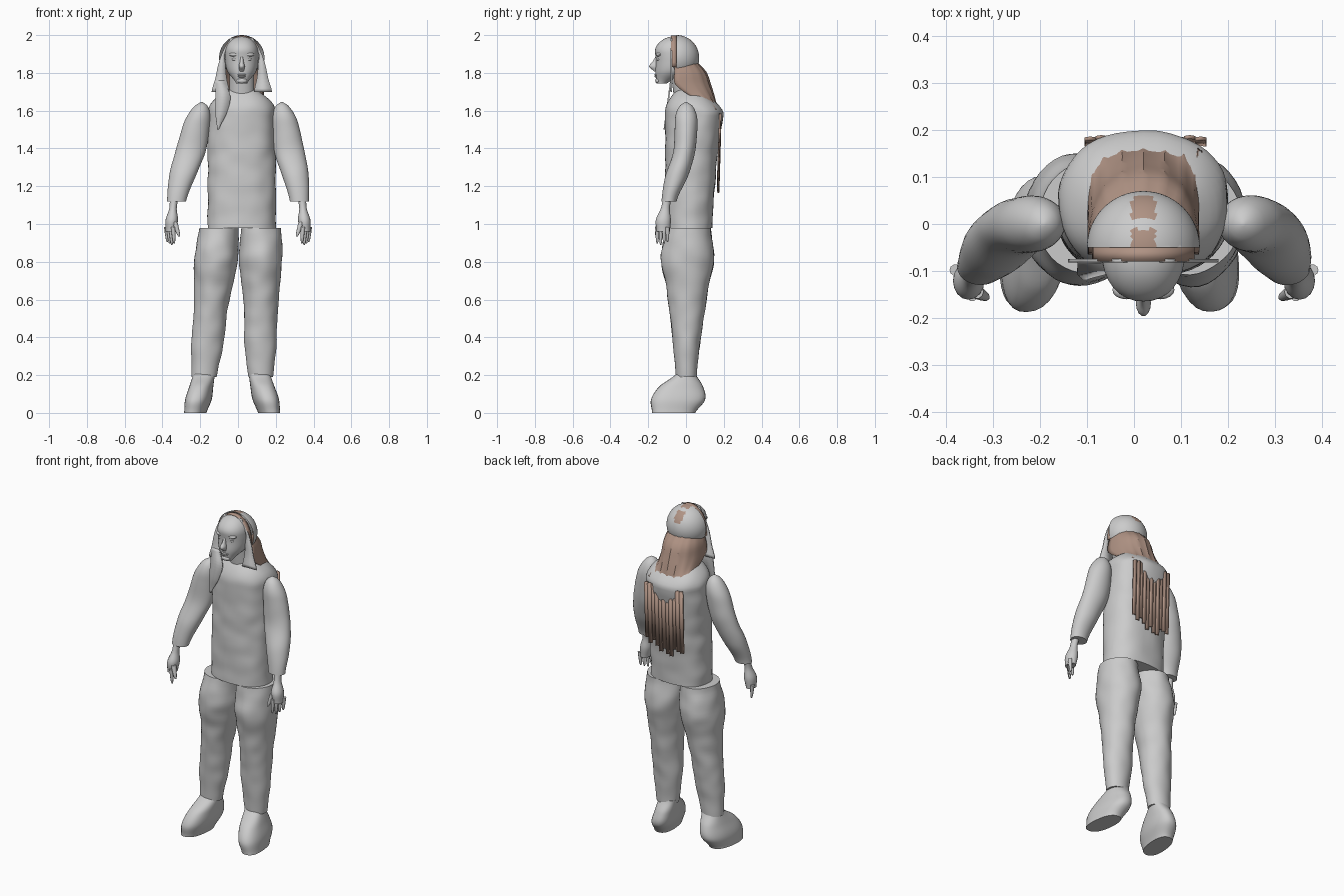
import bpy, bmesh, math
from mathutils import Vector, noise

cube = bpy.data.objects.get("Cube")
if cube:
    bpy.data.objects.remove(cube)


def material(name, red, green, blue):
    mat = bpy.data.materials.new(name)
    mat.use_nodes = True
    colour = (red, green, blue, 1)
    mat.diffuse_color = colour
    mat.node_tree.nodes["Principled BSDF"].inputs["Base Color"].default_value = colour
    return mat


GREY = material("plain grey", 0.6, 0.6, 0.6)
BROWN = material("hair brown", 0.43, 0.29, 0.23)
MIDDLE = 0.02  # centre line of the head and torso


def mix(t, start, end):
    return start + (end - start) * t


def dome(t, start):
    """Stays at one, then rounds off to nearly nothing between start and the top."""
    return math.sqrt(max(0.01, 1 - max(0, (t - start) / (1 - start)) ** 2))


def spline(t, *values):
    """Smooth curve through evenly spaced values, t from 0 to 1."""
    last = len(values) - 1
    i = min(int(t * last), last - 1)
    f = t * last - i
    before, start, end = values[max(i - 1, 0)], values[i], values[i + 1]
    after = values[min(i + 2, last)]
    square, cube = f * f, f * f * f
    tangent_in, tangent_out = (end - before) / 2, (after - start) / 2
    return (start + f * tangent_in
            + square * (3 * (end - start) - 2 * tangent_in - tangent_out)
            + cube * (2 * (start - end) + tangent_in + tangent_out))


def finish(name, bm, *materials):
    bmesh.ops.recalc_face_normals(bm, faces=bm.faces)
    mesh = bpy.data.meshes.new(name)
    bm.to_mesh(mesh)
    bm.free()
    ob = bpy.data.objects.new(name, mesh)
    bpy.context.collection.objects.link(ob)
    for mat in materials:
        mesh.materials.append(mat)
    bpy.ops.object.select_all(action='DESELECT')
    ob.select_set(True)
    bpy.context.view_layer.objects.active = ob
    bpy.ops.object.shade_smooth_by_angle(angle=math.radians(40))
    return ob


def loft(name, ring, sides=32, steps=24, squareness=1.0, rough=0.0, yaw=0.0):
    """Closed body; ring(t) gives height, centre x, half width, front y, back y."""
    bm = bmesh.new()
    rows = []
    for step in range(steps + 1):
        z, centre, width, front, back = ring(step / steps)
        row = []
        for i in range(sides):
            angle = math.tau * i / sides
            c, s = math.cos(angle), math.sin(angle)
            x = width * math.copysign(abs(c) ** squareness, c)
            y = (back - front) / 2 * math.copysign(abs(s) ** squareness, s)
            fold = 1 + rough * noise.noise(Vector((centre + x, y, z)) * 12)
            depth = (front + back) / 2 + y * fold
            row.append(bm.verts.new((centre + x * fold - depth * math.sin(yaw), depth, z)))
        rows.append(row)
    for low, high in zip(rows, rows[1:]):
        for i in range(sides):
            j = (i + 1) % sides
            bm.faces.new((low[i], low[j], high[j], high[i]))
    bm.faces.new(rows[0])
    bm.faces.new(rows[-1])
    return finish(name, bm, GREY)


def taper(name, tip, base, tip_radius, base_radius):
    """Small upright digit, rounded towards the tip."""
    def ring(t):
        x, y, z = Vector(tip).lerp(Vector(base), t)
        radius = mix(math.sqrt(t), tip_radius, base_radius)
        return z, x, radius, y - radius, y + radius
    loft(name, ring, sides=10, steps=6)


def blob(name, place, size):
    bm = bmesh.new()
    bmesh.ops.create_uvsphere(bm, u_segments=16, v_segments=10, radius=1)
    bmesh.ops.scale(bm, vec=size, verts=bm.verts)
    bmesh.ops.translate(bm, vec=place, verts=bm.verts)
    finish(name, bm, GREY)


def sheet(name, rows, mat, thickness=0.008):
    """Grid surface with thickness."""
    bm = bmesh.new()
    grid = [[bm.verts.new(point) for point in row] for row in rows]
    for a, b in zip(grid, grid[1:]):
        for i in range(len(a) - 1):
            bm.faces.new((a[i], a[i + 1], b[i + 1], b[i]))
    solid = finish(name, bm, mat).modifiers.new("thickness", 'SOLIDIFY')
    solid.thickness, solid.offset = thickness, 0


# Torso: straight sides, back leaning out, shoulders rounding into the collar
def torso_ring(t):
    shoulder = max(0, (t - 0.83) / 0.17)
    return (mix(t, 0.98, 1.71), MIDDLE, 0.18 - 0.1 * shoulder ** 2,
            -0.11 + 0.06 * shoulder ** 2, 0.14 + 0.075 * t ** 1.5 - 0.14 * shoulder ** 1.5)


loft("torso", torso_ring, sides=48, steps=48, squareness=0.85, rough=0.035)


# Neck and head
def head_ring(t):
    crown = dome(t, 0.65)
    return (mix(t, 1.745, 1.994), MIDDLE, crown * spline(t, 0.03, 0.076, 0.088, 0.088, 0.088),
            -0.06 - crown * spline(t, 0.095, 0.102, 0.1, 0.106, 0.1),
            -0.06 + crown * spline(t, -0.04, 0.09, 0.105, 0.11, 0.1))


loft("neck", lambda t: (mix(t, 1.64, 1.8), MIDDLE, 0.066, mix(t, -0.06, -0.08), 0.04))
loft("head", head_ring, steps=36, squareness=0.92)

# Face
loft("nose", lambda t: (mix(t, 1.808, 1.885), MIDDLE, spline(t, 0.011, 0.016, 0.01, 0.008),
                        spline(t, -0.17, -0.196, -0.178, -0.163), -0.14), sides=14, steps=12)
for name, height, width in (("upper_lip", 1.79, 0.024), ("lower_lip", 1.781, 0.02)):
    blob(name, (MIDDLE, -0.155, height), (width, 0.012, 0.006))
blob("chin", (MIDDLE, -0.148, 1.758), (0.028, 0.015, 0.015))

# Paired parts
for side, sign in (("left", 1), ("right", -1)):
    left = sign > 0
    blob(side + "_brow", (MIDDLE + sign * 0.036, -0.14, 1.897), (0.03, 0.02, 0.012))
    blob(side + "_eyelid", (MIDDLE + sign * 0.035, -0.143, 1.872), (0.017, 0.012, 0.009))
    blob(side + "_ear", (MIDDLE + sign * 0.086, -0.05, 1.85), (0.012, 0.022, 0.032))

    def sleeve_ring(t):
        x = sign * spline(t, 0.325, 0.305, 0.272, 0.252, 0.232) + (0 if left else 0.04 * t)
        y = spline(t, -0.09, -0.05, -0.01, 0, 0)
        cap = dome(t, 0.8)
        depth = cap * spline(t, 0.04, 0.06, 0.058, 0.06, 0.058)
        return (mix(t, 1.12, 1.645), x, cap * spline(t, 0.05, 0.07, 0.08, 0.072, 0.056),
                y - depth, y + depth)

    def trouser_ring(t):
        x = 0.12 if left else mix(t, -0.18, -0.1)
        depth = spline(t, 0.055, 0.07, 0.09, 0.11, 0.14, 0.118)
        return (mix(t, 0.19, 0.98), x, spline(t, 0.065, 0.085, 0.087, 0.1, 0.116, 0.105),
                0.012 * t - depth, 0.012 * t + depth)

    def foot_ring(t):
        return (0.21 * t, mix(t, 0.158, 0.112) if left else mix(t, -0.22, -0.178),
                spline(t, 0.057, 0.068, 0.062, 0.056),
                spline(t, -0.18, -0.185, -0.14, -0.05), spline(t, 0.05, 0.1, 0.09, 0.05))

    def hand_ring(t):
        y = spline(t, -0.12, -0.12, -0.11, -0.1)
        depth = spline(t, 0.035, 0.04, 0.024, 0.022)
        return (mix(t, 0.96, 1.14), sign * mix(t, 0.357, 0.338),
                spline(t, 0.026, 0.033, 0.02, 0.022), y - depth, y + depth)

    loft(side + "_sleeve", sleeve_ring, steps=32, rough=0.03)
    loft(side + "_trouser_leg", trouser_ring, sides=40, steps=40, rough=0.06)
    loft(side + "_foot", foot_ring, squareness=0.85, yaw=sign * 0.1, rough=0.02)
    loft(side + "_hand", hand_ring, sides=16)

    # Four fingers across the palm, then the thumb
    for i in range(4):
        x, y = sign * (0.338 + 0.012 * i), -0.152 + 0.018 * i
        taper(f"{side}_finger_{i + 1}", (x, y, 0.89 + 0.008 * abs(i - 1)),
              (x + sign * 0.006, y, 0.985), 0.004, 0.012)
    taper(side + "_thumb", (sign * 0.312, -0.157, 0.935), (sign * 0.335, -0.144, 1.01),
          0.005, 0.015)

# Hair cap: half dome with brown patches along the parting
bm = bmesh.new()
bmesh.ops.create_uvsphere(bm, u_segments=64, v_segments=40, radius=0.12)
bmesh.ops.translate(bm, vec=(MIDDLE, -0.05, 1.88), verts=bm.verts)
for cut, outward in (((0, -0.05, 0), (0, -1, 0)), ((0, 0, 1.82), (0, 0, -1))):
    bmesh.ops.bisect_plane(bm, geom=bm.verts[:] + bm.edges[:] + bm.faces[:],
                           plane_co=cut, plane_no=outward, clear_outer=True)
for face in bm.faces:
    spot = face.calc_center_median()
    parting = abs(spot.x - MIDDLE) < 0.025 and spot.z > 1.9
    face.material_index = int(parting and (spot.y < -0.01 or 0.01 < spot.y < 0.06))
finish("hair_cap", bm, GREY, BROWN)

# Brown hair band in front of the cap
arc = [math.pi * i / 32 for i in range(33)]
sheet("hair_band", [[(MIDDLE + 0.105 * math.cos(a), y, 1.83 + 0.164 * abs(math.sin(a)) ** 0.8)
                     for a in arc] for y in (-0.08, -0.05)], BROWN)


# Hair falling from under the cap to the shoulders
def fall_row(t):
    width = spline(t, 0.09, 0.11, 0.115, 0.115, 0.125)
    front = spline(t, -0.06, -0.065, -0.06, 0.03, 0.15)
    back = spline(t, 0.045, 0.1, 0.125, 0.145, 0.16)
    return [(MIDDLE + width * math.cos(a),
             mix(abs(math.sin(a)) ** 0.7, front, back) + (0.004 if i % 4 == 0 else 0),
             mix(t, 1.87, 1.605)) for i, a in enumerate(arc)]


steps = [i / 16 for i in range(17)]
sheet("upper_back_hair", [fall_row(t) for t in steps], BROWN)

# Long strands down the back with ragged ends
for i in range(11):
    x, y = -0.105 + 0.0235 * i, 0.168 + 0.003 * (i % 2)
    end = 1.16 + 0.011 * abs(i - 4) + 0.017 * (i * 7 % 3)
    sheet(f"back_strand_{i + 1}", [[(x, y + lean, z), (x + 0.012, y + lean + 0.002, z),
                                    (x + 0.024, y + lean, z - 0.006)]
                                   for z, lean in ((1.585, 0.012), (end, 0))], BROWN)


# Flat locks framing the face, and one strand hanging over the chest
def lock_row(t, sign):
    return [(MIDDLE + sign * offset, -0.078, mix(t, 1.985, 1.7)) for offset in (
        spline(t, 0, 0.085, 0.086, 0.08, 0.065), spline(t, 0.06, 0.1, 0.125, 0.14, 0.16))]


def strand_row(t):
    y, z = mix(t, -0.08, -0.115), mix(t, 1.76, 1.5)
    return [(spline(t, -0.12, -0.12, -0.12, -0.11), y, z),
            (spline(t, -0.07, -0.04, -0.06, -0.1), y, z)]


for side, sign in (("left", 1), ("right", -1)):
    sheet(side + "_front_lock", [lock_row(t, sign) for t in steps], GREY)
sheet("chest_strand", [strand_row(t) for t in steps], GREY)
